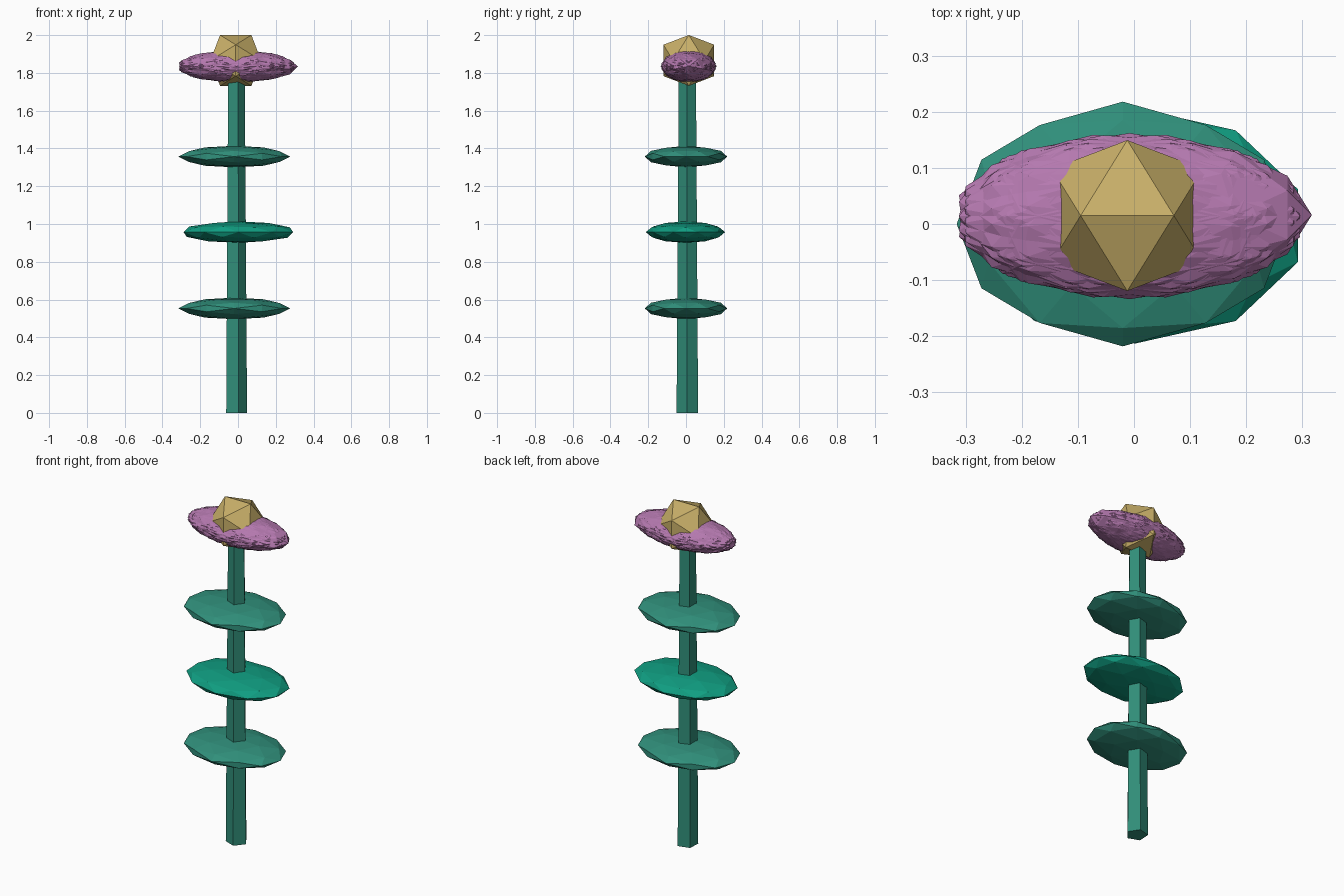
import bpy
from math import radians
from mathutils import Matrix, Vector

if "Cube" in bpy.data.objects:
    bpy.data.objects.remove(bpy.data.objects["Cube"])


def material(name, rgb):
    m = bpy.data.materials.new(name)
    m.diffuse_color = (*rgb, 1)
    m.use_nodes = True
    m.node_tree.nodes["Principled BSDF"].inputs["Base Color"].default_value = m.diffuse_color
    return m


STEM = material("stem_green", (0.03, 0.27, 0.19))
LEAF = material("leaf_green", (0.03, 0.28, 0.20))
BRIGHT = material("bright_leaf_green", (0.005, 0.34, 0.22))
PETAL = material("petal_pink", (0.46, 0.19, 0.43))
GOLD = material("centre_gold", (0.58, 0.43, 0.14))

EDGE_UP = Matrix.Rotation(radians(-31.72), 4, 'Y')  # icosahedron edge on top


def ico(name, mat, loc, size, rot, level):
    """Faceted ball: turned first, then squashed to size."""
    bpy.ops.mesh.primitive_ico_sphere_add(subdivisions=level, radius=1)
    ob = bpy.context.object
    ob.name = name
    ob.data.transform(Matrix.Diagonal((*size, 1)) @ rot)
    ob.location = loc
    ob.data.materials.append(mat)
    return ob


# Five-sided tapering stem
bpy.ops.mesh.primitive_cone_add(vertices=5, radius1=0.06, radius2=0.048, depth=1.78)
stem = bpy.context.object
stem.name = "stem"
v = stem.data.vertices[0].co
turn = radians(-75) - Vector((1, 0)).angle_signed(Vector((v.x, v.y))) * -1
stem.data.transform(Matrix.Rotation(turn, 4, 'Z'))
stem.location = (-0.012, 0.008, 0.89)
stem.data.materials.append(STEM)

# Three flat faceted leaves
for name, mat, x, y, z, size, rot in (
        ("lower_leaf", LEAF, -0.02, 0, 0.553, (0.296, 0.218, 0.057), EDGE_UP),
        ("middle_leaf", BRIGHT, 0.002, -0.003, 0.957, (0.305, 0.21, 0.057), Matrix()),
        ("upper_leaf", LEAF, -0.02, 0, 1.357, (0.296, 0.218, 0.057), EDGE_UP)):
    ico(name, mat, (x, y, z), size, rot, 2)

# Spiky petal mass: squashed balls spun about the long axis
for i in range(8):
    rot = Matrix.Rotation(radians(i * 45), 4, 'X') @ Matrix.Rotation(radians(12), 4, 'Y')
    ico(f"petal_{i + 1}", PETAL, (-0.008, 0.014, 1.835),
        (0.314, 0.148, 0.086), rot, 2)
# Pointed tip on the right side
ico("petal_tip", PETAL, (0.025, 0.016, 1.835), (0.292, 0.14, 0.082),
    Matrix.Rotation(radians(90), 4, 'Y'), 2)

# Golden flower centre
ico("flower_centre", GOLD, (-0.012, 0.015, 1.866), (0.158, 0.158, 0.158), EDGE_UP, 1)
